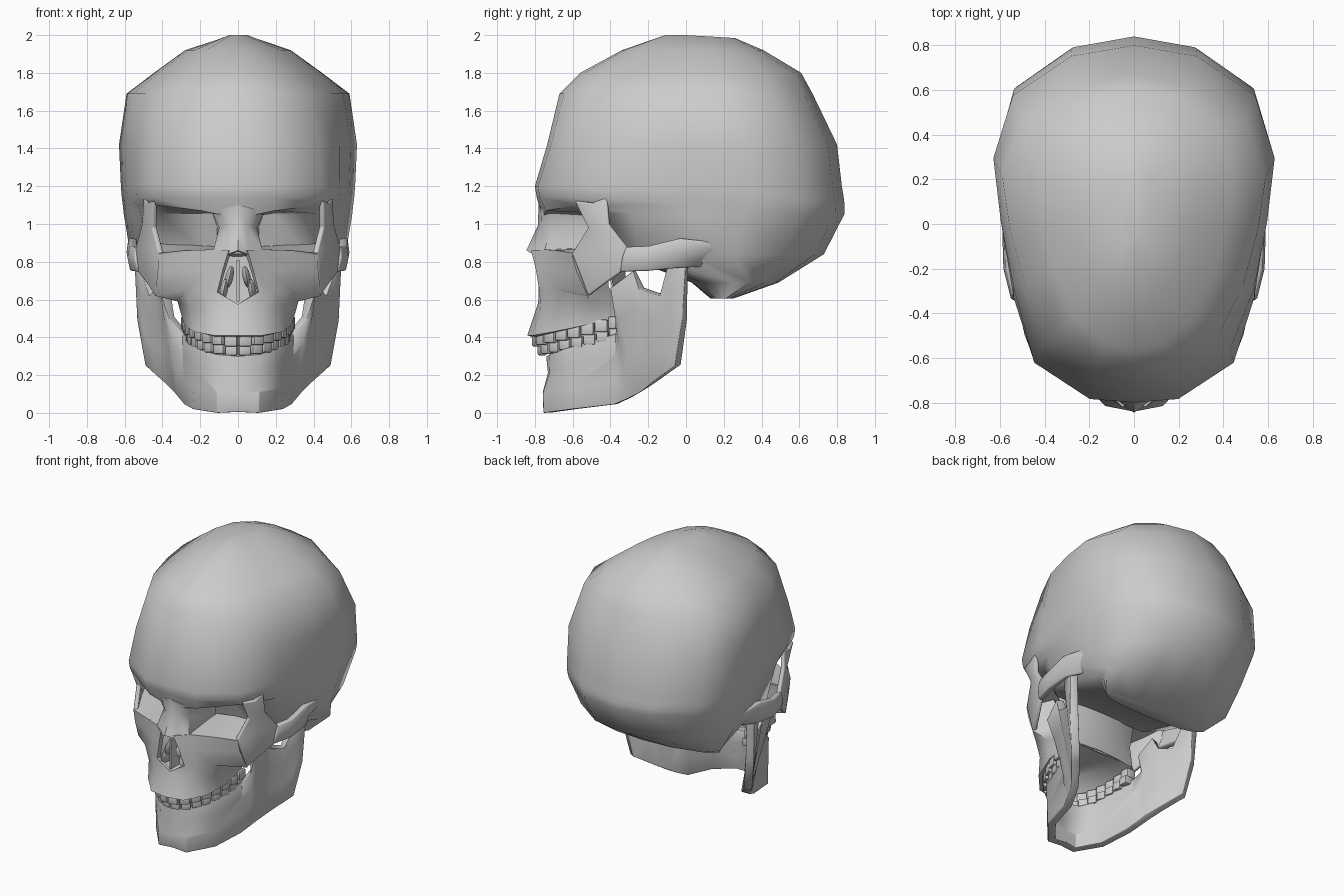
import bpy, bmesh, math
from mathutils import Vector, Matrix

if "Cube" in bpy.data.objects:
    bpy.data.objects.remove(bpy.data.objects["Cube"])


def finish(name, bm, thick=0, mirror=False, bevel=0, angle=50):
    """Turn a bmesh into an object, apply its modifiers and smooth it."""
    me = bpy.data.meshes.new(name)
    bm.to_mesh(me)
    bm.free()
    ob = bpy.data.objects.new(name, me)
    bpy.context.collection.objects.link(ob)
    if mirror:
        m = ob.modifiers.new("mirror", 'MIRROR')
        m.merge_threshold = 0.002
    if thick:
        m = ob.modifiers.new("solid", 'SOLIDIFY')
        m.thickness = thick
        m.offset = -1
    if bevel:
        m = ob.modifiers.new("bevel", 'BEVEL')
        m.width = bevel
        m.segments = 2
        m.angle_limit = math.radians(50)
    bpy.ops.object.select_all(action='DESELECT')
    ob.select_set(True)
    bpy.context.view_layer.objects.active = ob
    if ob.modifiers:
        bpy.ops.object.convert(target='MESH')
    bpy.ops.object.shade_smooth_by_angle(angle=math.radians(angle))
    return ob


def sheet(name, stations, thick, bevel=0, angle=50):
    """Mirrored bone plate; each station lists points from top to bottom."""
    bm = bmesh.new()
    g = [[bm.verts.new(p) for p in s] for s in stations]
    for a, b in zip(g, g[1:]):
        for j in range(len(a) - 1):
            bm.faces.new((a[j], a[j + 1], b[j + 1], b[j]))
    return finish(name, bm, thick, True, bevel, angle)


# Cranium: stacked egg-shaped rings
# (z, front y, back y, half width, roundness, y where the front is cut flat)
levels = [(2.0, -.11, .26, .06, 1, -1), (1.92, -.34, .41, .28, 1, -1),
          (1.80, -.56, .61, .445, 1, -1), (1.69, -.67, .67, .59, .8, -1),
          (1.42, -.735, .80, .63, .3, -1), (1.20, -.80, .825, .62, 0, -1),
          (1.14, -.79, .835, .615, 0, -1), (1.10, -.76, .84, .61, .1, -1),
          (1.055, -.75, .84, .605, .3, -.43), (.84, -.66, .73, .57, .6, -.36),
          (.69, .03, .49, .51, .7, -1), (.605, .13, .25, .42, .5, -1)]
boxy = [(0, 0), (.32, .01), (.72, .11), (.87, .29), (.95, .49), (1, .68),
        (.87, .86), (.45, .97), (0, 1)]
soft = [(0, 0), (.28, .02), (.60, .12), (.82, .30), (.94, .48), (1, .65),
        (.84, .84), (.44, .965), (0, 1)]
bm = bmesh.new()
rings = []
for z, yf, yb, w, r, cut in levels:
    half = []
    for i in range(9):
        x, f = Vector(boxy[i]).lerp(Vector(soft[i]), r)
        y = max(yf + f * (yb - yf), cut)
        dip = (.07, .03, 0)[i] if z == 1.10 and i < 3 else 0   # brow dips at the nose
        tilt = .06 * max(0, y) if z == 2.0 else 0
        half.append((x * w, y, z - dip - tilt))
    full = half + [(-x, y, z) for x, y, z in half[-2:0:-1]]
    rings.append([bm.verts.new(p) for p in full])
for a, b in zip(rings, rings[1:]):
    for j in range(len(a)):
        k = (j + 1) % len(a)
        bm.faces.new((a[j], b[j], b[k], a[k]))
bm.faces.new(rings[0])
bm.faces.new(rings[-1])
bmesh.ops.recalc_face_normals(bm, faces=bm.faces)
finish("cranium", bm, angle=48)

# Nasal bridge and inner orbit wall
sheet("nasal_bridge", [
    [(0, -.78, 1.10), (0, -.785, .99), (0, -.845, .86)],
    [(.08, -.77, 1.08), (.045, -.765, .99), (.055, -.81, .84)],
    [(.14, -.72, 1.07), (.10, -.71, .98), (.13, -.75, .86)],
    [(.12, -.41, 1.06), (.11, -.41, .98), (.11, -.41, .85)]], .015)

# Upper jaw with the nose opening, cheek front and back wall
sheet("upper_jaw", [
    [(.05, -.82, .86), (.08, -.795, .76), (.11, -.775, .64), (0, -.785, .575), (0, -.84, .41)],
    [(.13, -.75, .865), (.16, -.75, .76), (.18, -.74, .64), (.13, -.77, .55), (.13, -.815, .41)],
    [(.28, -.68, .86), (.28, -.67, .76), (.28, -.67, .65), (.25, -.67, .55), (.235, -.70, .43)],
    [(.42, -.605, .845), (.425, -.58, .75), (.44, -.52, .62), (.32, -.51, .59), (.285, -.53, .465)],
    [(.34, -.42, .85), (.30, -.41, .76), (.29, -.41, .67), (.285, -.37, .58), (.28, -.35, .505)]],
    .025)

# Rear wall of the face, behind the nose
sheet("face_back", [[(0, -.33, .90), (0, -.33, .70), (0, -.36, .54)],
                    [(.15, -.34, .90), (.15, -.34, .70), (.15, -.36, .54)],
                    [(.32, -.40, .88), (.29, -.40, .70), (.28, -.36, .52)]], .01)

# Orbit floor
sheet("orbit_floor", [
    [(.10, -.40, .88), (.10, -.74, .865)],
    [(.28, -.37, .89), (.28, -.68, .86)],
    [(.50, -.36, .90), (.42, -.605, .845)]], .01)

# Cheekbone with its upward process along the outer orbit rim
sheet("cheekbone", [
    [(.455, -.59, 1.12), (.455, -.52, .98), (.42, -.605, .845), (.44, -.52, .62)],
    [(.49, -.50, 1.11), (.49, -.46, .98), (.49, -.46, .87), (.48, -.44, .68)],
    [(.50, -.42, 1.14), (.51, -.41, 1.0), (.545, -.31, .87), (.53, -.35, .745)]], .03, .008)

# Cheek arch running back into the temple
sheet("cheek_arch", [
    [(.545, -.32, .88), (.55, -.34, .82), (.53, -.35, .745)],
    [(.575, -.20, .885), (.585, -.20, .82), (.57, -.20, .75)],
    [(.58, -.03, .925), (.59, -.03, .85), (.565, -.03, .765)],
    [(.55, .20, .90), (.555, .16, .86), (.50, .08, .77)]], .045, .01)

# Lower jaw: stations from chin to hinge as (top, bottom)
jaw = [((0, -.74, .30), (0, -.75, .005)),
       ((.12, -.725, .31), (.11, -.755, 0)),
       ((.22, -.64, .34), (.24, -.60, .02)),
       ((.295, -.37, .42), (.285, -.38, .045)),
       ((.365, -.375, .50), (.31, -.31, .075)),
       ((.415, -.40, .66), (.335, -.25, .105)),
       ((.435, -.28, .75), (.36, -.215, .13)),
       ((.44, -.25, .655), (.39, -.18, .16)),
       ((.47, -.14, .62), (.44, -.12, .205)),
       ((.52, -.10, .77), (.49, -.06, .25)),
       ((.55, 0, .82), (.535, -.02, .50))]
stations = []
for i, (t, b) in enumerate(jaw):
    t, b = Vector(t), Vector(b)
    hollow = Vector((0, .012 if i < 2 else 0, 0))
    stations.append([t, t.lerp(b, .3) + hollow, t.lerp(b, .65) - hollow, b])
sheet("lower_jaw", stations, .055, .012)


# Points along the dental arch
def arch(t, wide, front):
    return wide * math.sin(t), -.34 - front * math.cos(t)


# Roof of the mouth
palate = []
for i in range(7):
    x, y = arch(math.pi / 2 * i / 6, .27, .46)
    palate.append([(x, y, .43 + (y + .8) * .2), (x * .6, y * .8 - .07, .54), (0, y * .8 - .07, .55)])
sheet("palate", palate, .01)

# Teeth: bevelled blocks spread along each arch
for name, wide, front, zc, size in (("upper_teeth", .265, .455, .383, .066),
                                    ("lower_teeth", .25, .425, .325, .058)):
    bm = bmesh.new()
    pts = [arch(math.pi / 2 * k / 200, wide, front) for k in range(201)]
    run = [0]
    for p, q in zip(pts, pts[1:]):
        run.append(run[-1] + math.dist(p, q))
    step = run[-1] / 8
    for n in range(8):
        k = min(range(201), key=lambda i: abs(run[i] - (n + .5) * step))
        a, b = pts[max(k - 1, 0)], pts[min(k + 1, 200)]
        x, y = pts[k]
        turn = math.atan2(b[1] - a[1], b[0] - a[0])
        mat = (Matrix.Translation((x, y, zc + (y + .8) * .22)) @ Matrix.Rotation(turn, 4, 'Z')
               @ Matrix.Diagonal((step * .96, .04 + .005 * n, size, 1)))
        bmesh.ops.create_cube(bm, size=1, matrix=mat)
    finish(name, bm, mirror=True, bevel=.009, angle=40)

# Nose interior: septum plate and scrolled side bones
bm = bmesh.new()
bmesh.ops.create_cube(bm, size=1, matrix=Matrix.Translation((0, -.66, .70))
                      @ Matrix.Diagonal((.014, .24, .22, 1)))
finish("nose_septum", bm)
bm = bmesh.new()
for x, z, r, h in ((.075, .65, .022, .065), (.045, .72, .022, .06)):
    bmesh.ops.create_uvsphere(bm, u_segments=10, v_segments=6, radius=1,
                              matrix=Matrix.Translation((x, -.69, z))
                              @ Matrix.Rotation(-.2, 4, 'Y') @ Matrix.Diagonal((r, .09, h, 1)))
finish("nose_side_bones", bm, mirror=True)
